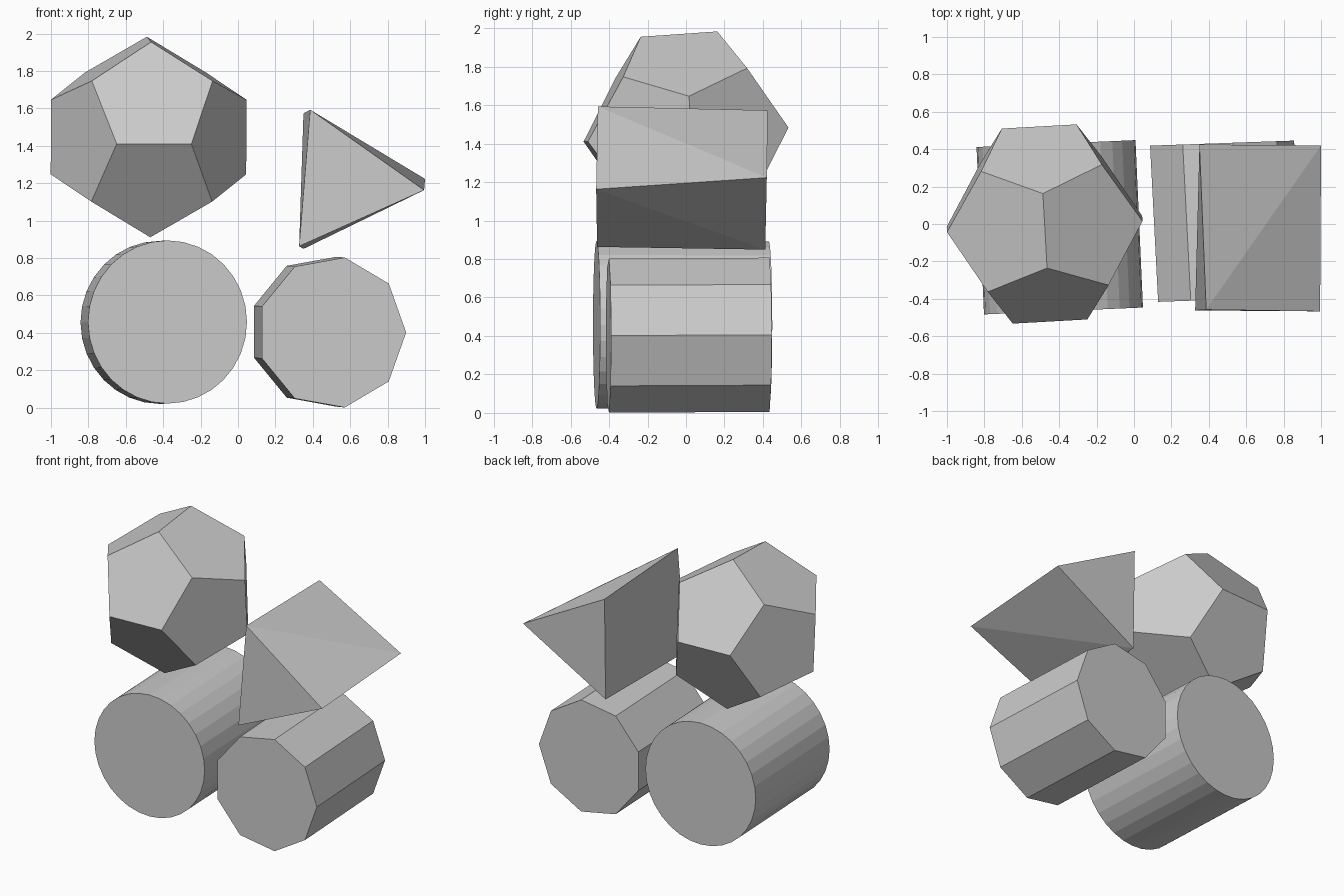
import bpy, bmesh, math
from mathutils import Vector, Matrix
from itertools import product

if "Cube" in bpy.data.objects:
    bpy.data.objects.remove(bpy.data.objects["Cube"])


def finish(bm, name):
    bmesh.ops.recalc_face_normals(bm, faces=bm.faces[:])
    mesh = bpy.data.meshes.new(name)
    bm.to_mesh(mesh)
    bm.free()
    obj = bpy.data.objects.new(name, mesh)
    bpy.context.collection.objects.link(obj)
    return obj


def loft(name, front, back, split=False):
    """Solid between two matching rings, optionally with split (twisted) sides."""
    bm = bmesh.new()
    f = [bm.verts.new(p) for p in front]
    b = [bm.verts.new(p) for p in back]
    bm.faces.new(f)
    bm.faces.new(b[::-1])
    n = len(f)
    for i in range(n):
        j = (i + 1) % n
        if split:
            bm.faces.new((f[i], b[j], f[j]))
            bm.faces.new((f[i], b[i], b[j]))
        else:
            bm.faces.new((f[i], b[i], b[j], f[j]))
    return finish(bm, name)


def ring(center, u, v, sides):
    c, u, v = Vector(center), Vector(u), Vector(v)
    angles = [2 * math.pi * i / sides for i in range(sides)]
    return [c + u * math.cos(a) + v * math.sin(a) for a in angles]


# Round cylinder, lower left
u, v = (0.425, 0.0185, 0), (0, 0, 0.436)
loft("cylinder", ring((-0.377, -0.465, 0.458), u, v, 32),
     ring((-0.417, 0.43, 0.456), u, v, 32))

# Nine-sided prism, lower right
u, v = (0.397, 0.014, 0), (0, 0, 0.407)
loft("nine_sided_prism", ring((0.502, -0.403, 0.402), u, v, 9),
     ring((0.459, 0.432, 0.406), u, v, 9))

# Slightly twisted triangular prism, upper right
loft("triangular_prism",
     [(0.386, -0.458, 1.593), (0.995, -0.467, 1.163), (0.327, -0.462, 0.863)],
     [(0.35, 0.425, 1.573), (1.0, 0.42, 1.223), (0.35, 0.412, 0.849)], split=True)

# Dodecahedron, upper left
phi = (1 + math.sqrt(5)) / 2
points = list(product((-1, 1), repeat=3))
for s, t in product((-1, 1), repeat=2):
    points += [(s * phi, 0, t / phi), (s / phi, t * phi, 0), (0, s / phi, t * phi)]
bm = bmesh.new()
for p in points:
    bm.verts.new(Vector(p) * 0.3235)
bmesh.ops.convex_hull(bm, input=bm.verts[:])
bmesh.ops.dissolve_limit(bm, angle_limit=math.radians(5), verts=bm.verts[:], edges=bm.edges[:])
bm.transform(Matrix.Translation((-0.478, 0, 1.447))
             @ Matrix.Rotation(math.radians(3.2), 4, 'Z')
             @ Matrix.Rotation(math.radians(4), 4, 'X'))
finish(bm, "dodecahedron")
